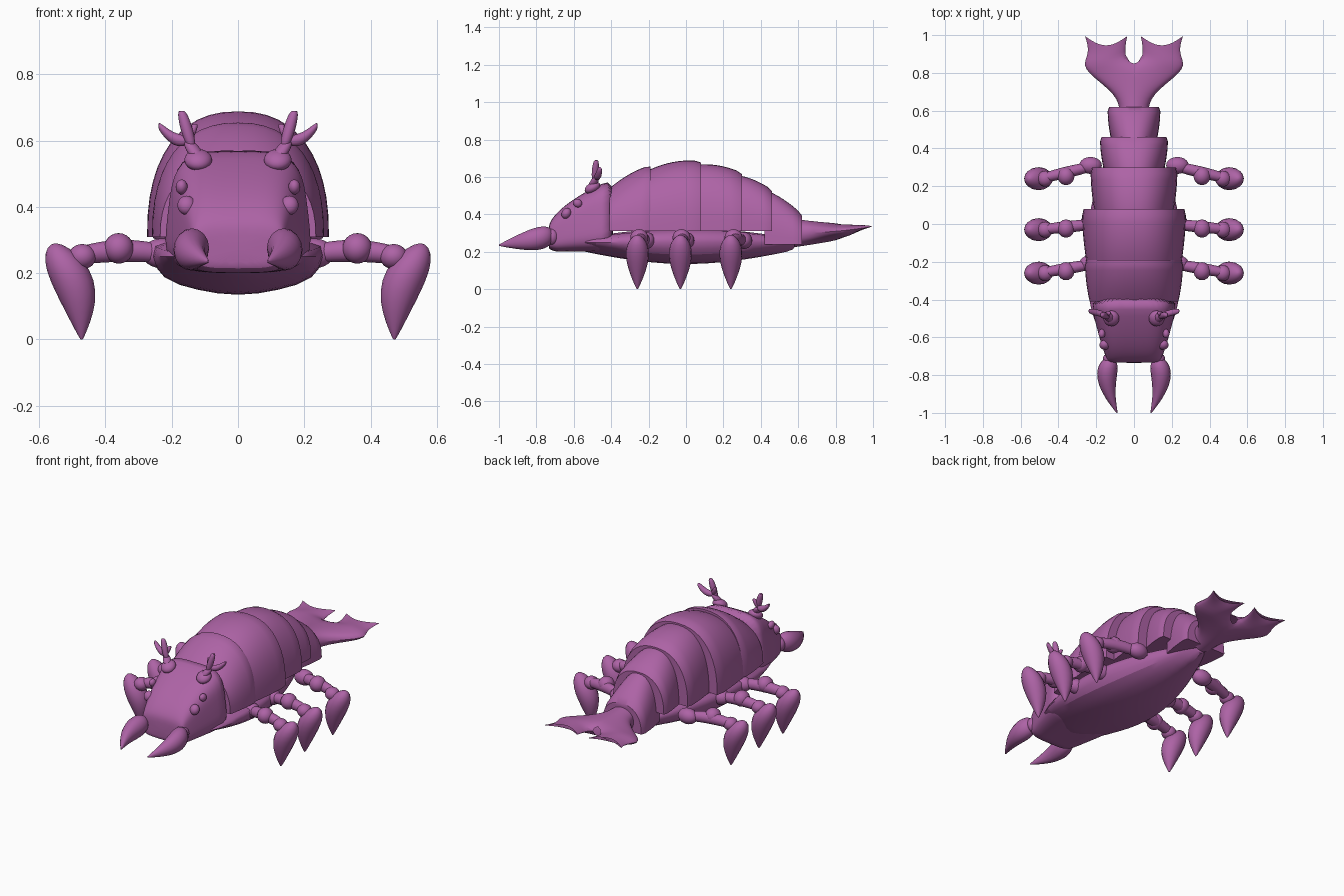
import bpy, bmesh
from math import sin, cos, pi, copysign
from mathutils import Vector, Matrix

if "Cube" in bpy.data.objects:
    bpy.data.objects.remove(bpy.data.objects["Cube"], do_unlink=True)

purple = bpy.data.materials.new("purple_chitin")
purple.use_nodes = True
purple.diffuse_color = (0.42, 0.125, 0.38, 1)
shader = purple.node_tree.nodes["Principled BSDF"]
shader.inputs["Base Color"].default_value = purple.diffuse_color
shader.inputs["Roughness"].default_value = 0.6
parts = []


def mix(start, end, t):
    return start + (end - start) * t


def signed_power(value, exponent):
    return copysign(abs(value) ** exponent, value)


def finish(name, bm, mirror=False, subdivide=False):
    """Turn a bmesh into a coloured object, optionally mirrored and subdivided."""
    bmesh.ops.recalc_face_normals(bm, faces=bm.faces)
    mesh = bpy.data.meshes.new(name)
    bm.to_mesh(mesh)
    bm.free()
    mesh.materials.append(purple)
    part = bpy.data.objects.new(name, mesh)
    bpy.context.collection.objects.link(part)
    if mirror:
        part.modifiers.new("mirror", 'MIRROR').use_clip = True
    if subdivide:
        part.modifiers.new("subdivide", 'SUBSURF').levels = 1
        part.modifiers["subdivide"].render_levels = 1
    parts.append(part)


def loft(name, rings, mirror=False, subdivide=False):
    """Skin a list of closed rings and cap both ends."""
    bm = bmesh.new()
    rows = [[bm.verts.new(point) for point in ring] for ring in rings]
    for near, far in zip(rows, rows[1:]):
        for i in range(len(near)):
            bm.faces.new((near[i - 1], near[i], far[i], far[i - 1]))
    bm.faces.new(rows[0])
    bm.faces.new(rows[-1])
    finish(name, bm, mirror, subdivide)


def spindle(name, start, end, widths, skew=1, blunt=1, bow=(0, 0, 0)):
    """Mirrored limb: skew moves the thickest place, blunt fattens the ends, bow bends it."""
    start, end, bow = Vector(start), Vector(end), Vector(bow)
    span = end - start
    main = max(range(3), key=lambda axis: abs(span[axis]))
    across = [axis for axis in range(3) if axis != main]
    steps, sides = 14, 16
    rings = []
    for step in range(steps + 1):
        t = (1 - cos(pi * step / steps)) / 2
        centre = start.lerp(end, t) + bow * sin(pi * t)
        swell = abs(sin(pi * t ** skew)) ** blunt
        ring = []
        for side in range(sides):
            angle = 2 * pi * side / sides
            point = centre.copy()
            point[across[0]] += (widths[0] * swell + 0.003) * cos(angle)
            point[across[1]] += (widths[1] * swell + 0.003) * sin(angle)
            ring.append(point)
        rings.append(ring)
    loft(name, rings, mirror=True)


def ball(name, centre, size, tilt=0):
    bm = bmesh.new()
    shape = (Matrix.Translation(centre) @ Matrix.Rotation(tilt, 4, 'X')
             @ Matrix.Diagonal((*size, 1)))
    bmesh.ops.create_uvsphere(bm, u_segments=20, v_segments=12, radius=1, matrix=shape)
    finish(name, bm, mirror=True)


# Overlapping back plates under one curved spine: front edge, back edge, half width
def spine_height(y):
    return 0.69 - 0.75 * y * y


plates = {
    "shoulder_plate": (-0.41, -0.19, 0.26),
    "chest_plate": (-0.21, 0.08, 0.275),
    "waist_plate": (0.04, 0.3, 0.23),
    "hip_plate": (0.27, 0.46, 0.18),
    "rump_plate": (0.42, 0.62, 0.14),
}
arch_steps, plate_steps = 24, 8
for name, (front, back, half_width) in plates.items():
    bottom = 0.31 - 0.6 * max(0, back - 0.5)
    rings = []
    for step in range(plate_steps + 1):
        t = step / plate_steps
        y = mix(front, back, t)
        # narrower under the plate ahead, with a small rolled lip behind
        inset = 0.025 * (1 - t) ** 2 + (0.008 if step == plate_steps else 0)
        height = spine_height(y) - inset - bottom
        ring = []
        for i in range(arch_steps + 1):
            angle = pi * i / arch_steps
            ring.append(((half_width - inset) * signed_power(cos(angle), 0.85), y,
                         bottom + height * abs(sin(angle)) ** 0.85))
        rings.append(ring)
    loft(name, rings)

# Keeled belly, pointed towards the tail
rings = []
belly_steps = 10
for step in range(belly_steps + 1):
    t = step / belly_steps
    y = mix(-0.6, 0.6, t)
    width = 0.265 * sin(pi * mix(0.25, 0.96, t))
    keel = 0.205 - 0.078 * sin(pi * t)
    rim = 0.27 + 0.06 * sin(pi * t)
    half = [(width / 2, keel + 0.02), (width * 0.9, keel + 0.05),
            (width, mix(keel, rim, 0.6)), (width, rim)]
    rings.append([(0, y, keel)] + [(x, y, z) for x, z in half]
                 + [(-x, y, z) for x, z in reversed(half)])
loft("belly", rings, subdivide=True)

# Boxy head, narrowing and sloping down to the snout
rings = []
head_steps, head_sides = 9, 32
for step in range(head_steps + 1):
    t = (step / head_steps) ** 2
    y = mix(-0.735, -0.38, t)
    end_scale = 0.8 if step == 0 else 0.95 if step == head_steps else 1
    width = mix(0.135, 0.255, t ** 0.75) * end_scale
    top = mix(0.33, 0.6, t ** 0.6)
    bottom = mix(0.215, 0.2, min(1, t * 9))
    ring = []
    for side in range(head_sides):
        angle = 2 * pi * (side + 0.5) / head_sides
        rise = (signed_power(sin(angle), 0.5) + 1) / 2
        taper = 1 - 0.2 * rise * t ** 0.4
        ring.append((width * taper * signed_power(cos(angle), 0.5), y,
                     mix(bottom, top, mix(0.5, rise, end_scale))))
    rings.append(ring)
loft("head", rings, subdivide=True)

# Two eyes on each side of the face
ball("lower_eye", (0.155, -0.64, 0.405), (0.028, 0.025, 0.03), tilt=-0.5)
ball("upper_eye", (0.17, -0.58, 0.46), (0.018, 0.025, 0.022), tilt=-0.5)

# Branched feelers
fork = (0.15, -0.48, 0.6)
ball("feeler_base", (0.12, -0.5, 0.542), (0.042, 0.045, 0.028), tilt=0.5)
spindle("feeler_stem", (0.11, -0.51, 0.53), fork, (0.02, 0.02), blunt=0.3)
spindle("feeler_stalk", (0.14, -0.49, 0.58), (0.17, -0.48, 0.69), (0.015, 0.015), blunt=0.3)
spindle("feeler_branch", fork, (0.24, -0.46, 0.645), (0.014, 0.016), blunt=0.3, bow=(0, 0, -0.015))
spindle("feeler_twig", fork, (0.13, -0.47, 0.65), (0.01, 0.01), blunt=0.3)

# Jaws
ball("jaw_joint", (0.125, -0.715, 0.28), (0.04, 0.035, 0.045))
spindle("jaw", (0.13, -0.71, 0.285), (0.09, -1, 0.235), (0.05, 0.058),
        skew=0.5, blunt=0.9, bow=(0.03, 0, 0))

# Three pairs of jointed legs: y at the hip, y at the foot
legs = {"front": (-0.21, -0.26), "middle": (0, -0.03), "rear": (0.31, 0.24)}
for name, (hip, foot) in legs.items():
    ball(name + "_leg_hip", (0.23, hip, 0.26), (0.06, 0.045, 0.045))
    spindle(name + "_leg_arm", (0.2, hip, 0.255), (0.5, foot, 0.25), (0.028, 0.03),
            blunt=0.2, bow=(0, 0, 0.015))
    ball(name + "_leg_knee", (0.36, mix(hip, foot, 0.8), 0.275), (0.045, 0.048, 0.046))
    ball(name + "_leg_ankle", (0.47, foot, 0.25), (0.042, 0.042, 0.038))
    spindle(name + "_leg_claw", (0.55, foot, 0.29), (0.472, foot, 0), (0.062, 0.058),
            skew=0.66, blunt=0.9, bow=(-0.02, 0, 0))

# Forked tail fan: half widths of the outer edge from root to tip
outer_edge = [0.08, 0.08, 0.11, 0.17, 0.24, 0.28, 0.25, 0.25, 0.267]
columns, last, crotch = 10, 8, 4
bm = bmesh.new()
for side in (1, -1):
    grid = []
    for k, outer_x in enumerate(outer_edge):
        s = k / last
        past = max(0, k - crotch) / crotch
        inner_x = 0.04 * sin(pi * mix(0.25, 0.75, past)) if past else 0
        inner_y = mix(0.58, 0.835, min(1, k / crotch)) + 0.165 * past
        row = []
        for c in range(columns + 1):
            u = c / columns
            # the fork has two closed edges, the root only the outer one
            swell = abs(sin(pi * u)) ** 0.6 if past else (1 - u * u) ** 0.5
            notch = 0.055 * sin(pi * u) * past ** 2
            row.append(bm.verts.new((mix(inner_x, outer_x, u),
                                     mix(inner_y, mix(0.58, 1, s), u) - notch,
                                     0.3 + 0.035 * s * s + side * swell * mix(0.075, 0.008, s))))
        grid.append(row)
    for near, far in zip(grid, grid[1:]):
        for c in range(columns):
            bm.faces.new((near[c], near[c + 1], far[c + 1], far[c]))
bmesh.ops.remove_doubles(bm, verts=bm.verts, dist=0.0005)
finish("tail_fan", bm, mirror=True, subdivide=True)

# Smooth shading that keeps the plate edges crisp
bpy.ops.object.select_all(action='DESELECT')
for part in parts:
    part.select_set(True)
bpy.context.view_layer.objects.active = parts[0]
bpy.ops.object.shade_smooth_by_angle(angle=0.7)
